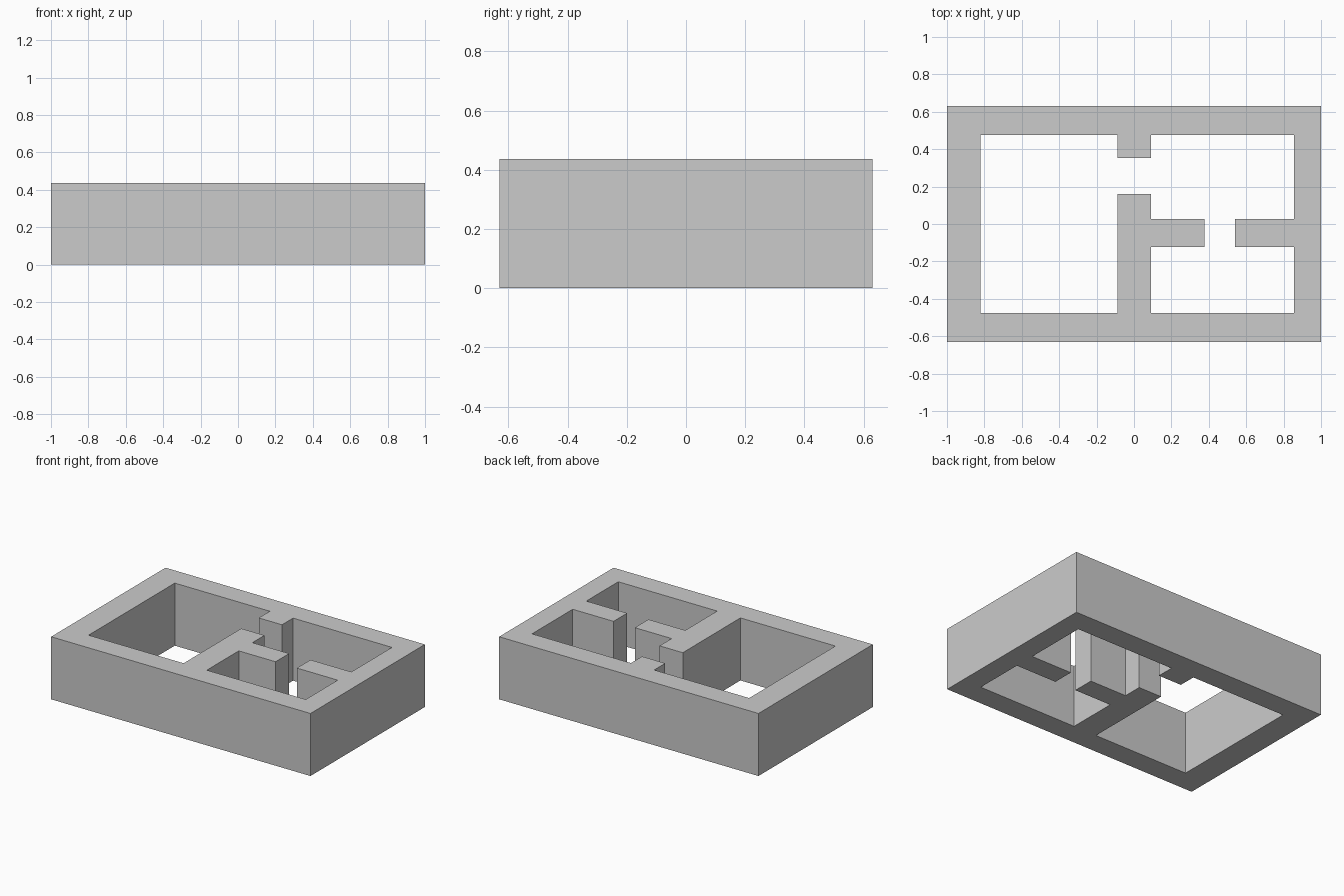
import bpy, bmesh

if "Cube" in bpy.data.objects:
    bpy.data.objects.remove(bpy.data.objects["Cube"])

HEIGHT = 0.436

# Floor plan: outer footprint
outer = [(-1, -0.63), (1, -0.63), (1, 0.63), (-1, 0.63)]

# Room dimensions
left, right, back, front = -0.82, 0.855, 0.475, -0.475   # inside faces of outer walls
d0, d1 = -0.087, 0.092                                   # long partition, x range
p0, p1 = -0.123, 0.027                                   # cross partition, y range
gap_y0, gap_y1 = 0.16, 0.353                             # doorway in long partition
gap_x0, gap_x1 = 0.376, 0.54                             # doorway in cross partition

# Three rooms joined by two doorways form one continuous opening
inner = [
    (left, front), (d0, front), (d0, gap_y0), (d1, gap_y0),
    (d1, p1), (gap_x0, p1), (gap_x0, p0), (d1, p0),
    (d1, front), (right, front), (right, p0), (gap_x1, p0),
    (gap_x1, p1), (right, p1), (right, back), (d1, back),
    (d1, gap_y1), (d0, gap_y1), (d0, back), (left, back),
]


def add_loop(bm, points):
    verts = [bm.verts.new((x, y, 0)) for x, y in points]
    return [bm.edges.new((v, verts[(i + 1) % len(verts)])) for i, v in enumerate(verts)]


# Fill between the two outlines, then raise the walls
bm = bmesh.new()
edges = add_loop(bm, outer) + add_loop(bm, inner)
bmesh.ops.triangle_fill(bm, use_beauty=True, use_dissolve=False, edges=edges, normal=(0, 0, 1))
raised = bmesh.ops.extrude_face_region(bm, geom=bm.faces[:], use_keep_orig=True)
top = [g for g in raised["geom"] if isinstance(g, bmesh.types.BMVert)]
bmesh.ops.translate(bm, verts=top, vec=(0, 0, HEIGHT))
bmesh.ops.recalc_face_normals(bm, faces=bm.faces[:])

mesh = bpy.data.meshes.new("room_walls")
bm.to_mesh(mesh)
bm.free()
walls = bpy.data.objects.new("room_walls", mesh)
bpy.context.collection.objects.link(walls)
